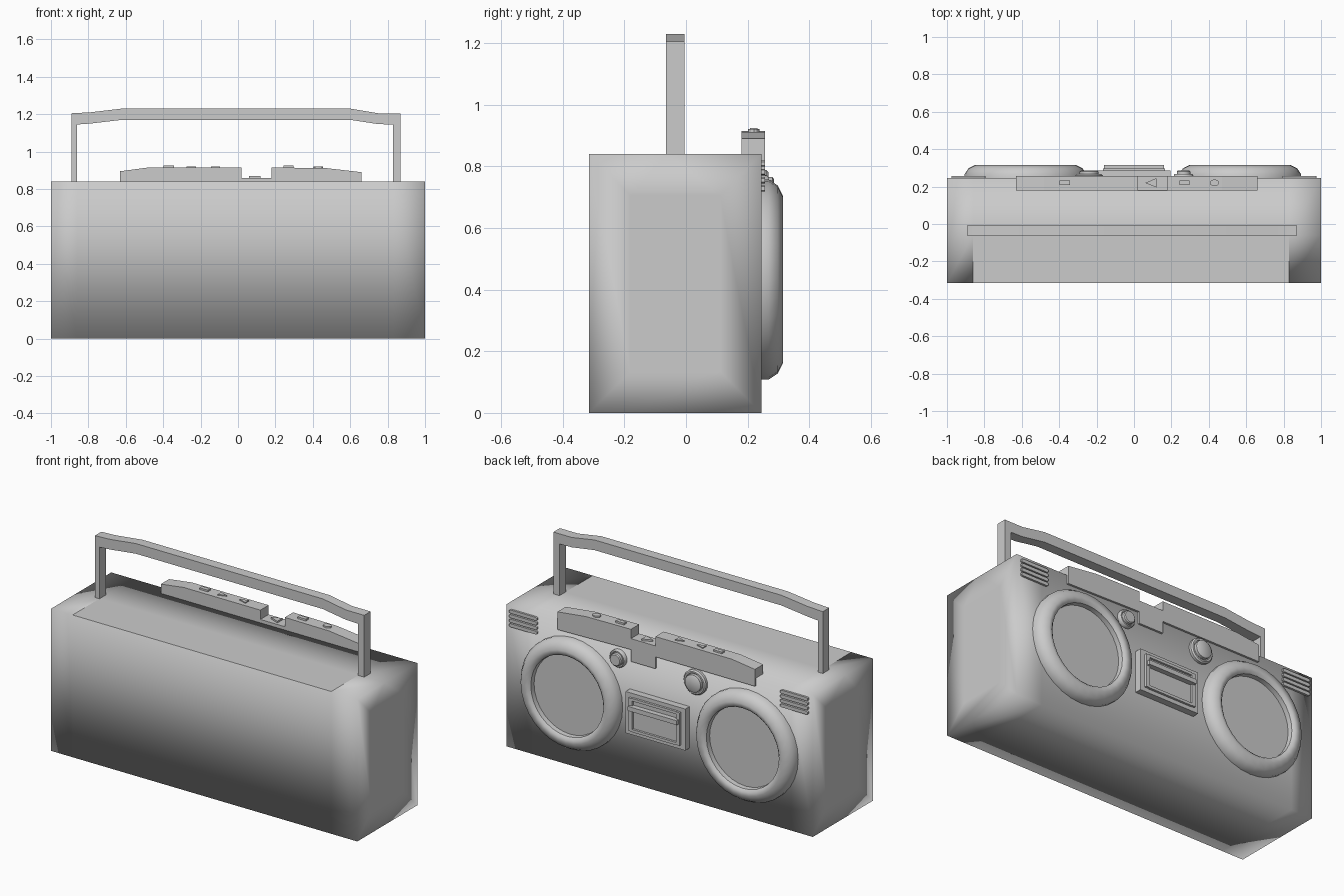
import bpy, bmesh
from math import sin, cos, pi, radians
from mathutils import Vector

if "Cube" in bpy.data.objects:
    bpy.data.objects.remove(bpy.data.objects["Cube"])

BACK = 0.245  # plane of the speaker face


def finish(name, bm, smooth=None):
    bmesh.ops.recalc_face_normals(bm, faces=bm.faces[:])
    me = bpy.data.meshes.new(name)
    bm.to_mesh(me)
    bm.free()
    ob = bpy.data.objects.new(name, me)
    bpy.context.collection.objects.link(ob)
    if smooth:
        bpy.ops.object.select_all(action='DESELECT')
        ob.select_set(True)
        bpy.context.view_layer.objects.active = ob
        bpy.ops.object.shade_smooth_by_angle(angle=radians(smooth))
    return ob


def prism(name, pts, axis, a, b, smooth=None):
    """Extrude an outline (xz along y, or xy along z) from a to b."""
    bm = bmesh.new()
    place = (lambda p, h: (p[0], h, p[1])) if axis == 'y' else (lambda p, h: (p[0], p[1], h))
    lo = [bm.verts.new(place(p, a)) for p in pts]
    hi = [bm.verts.new(place(p, b)) for p in pts]
    bm.faces.new(lo)
    bm.faces.new(hi)
    n = len(pts)
    for i in range(n):
        j = (i + 1) % n
        bm.faces.new((lo[i], lo[j], hi[j], hi[i]))
    return finish(name, bm, smooth)


def box(name, x0, x1, y0, y1, z0, z1):
    return prism(name, [(x0, z0), (x1, z0), (x1, z1), (x0, z1)], 'y', y0, y1)


def lathe(name, x, z, profile, n=32, smooth=35):
    """Spin (radius, y) points around an axis along y; both ends are capped."""
    bm = bmesh.new()
    rings = [[bm.verts.new((x + r * cos(2 * pi * i / n), y, z + r * sin(2 * pi * i / n)))
              for i in range(n)] for r, y in profile]
    for p, q in zip(rings, rings[1:]):
        for i in range(n):
            j = (i + 1) % n
            bm.faces.new((p[i], p[j], q[j], q[i]))
    bm.faces.new(rings[0])
    bm.faces.new(rings[-1])
    return finish(name, bm, smooth)


# Body: smooth-shaded box with inset sides and a flat top panel
bm = bmesh.new()
bmesh.ops.create_cube(bm, size=1)
for v in bm.verts:
    v.co = Vector((v.co.x * 2, v.co.y * 0.56 - 0.035, v.co.z * 0.84 + 0.42))
sides = [f for f in bm.faces if abs(f.calc_center_median().x) > 0.9]
bmesh.ops.inset_individual(bm, faces=sides, thickness=0.19)
for x in (-0.86, 0.83):
    bmesh.ops.bisect_plane(bm, geom=bm.verts[:] + bm.edges[:] + bm.faces[:],
                           plane_co=(x, 0, 0), plane_no=(1, 0, 0))
top = [f for f in bm.faces if f.calc_center_median().z > 0.839]
geom = set(top) | {e for f in top for e in f.edges} | {v for f in top for v in f.verts}
bmesh.ops.bisect_plane(bm, geom=list(geom), plane_co=(0, -0.06, 0), plane_no=(0, 1, 0))
for f in bm.faces:
    f.smooth = True
for f in bm.faces:
    c = f.calc_center_median()
    if c.z > 0.839 and c.y < -0.06 and abs(c.x) < 0.5:
        for e in f.edges:
            e.smooth = False
finish("body", bm)

# Carrying handle with its two posts
prism("handle", [(-0.89, 0.83), (-0.89, 1.205), (-0.79, 1.21), (-0.62, 1.23), (0.6, 1.23),
                 (0.75, 1.205), (0.87, 1.205), (0.87, 0.83), (0.83, 0.83), (0.83, 1.145),
                 (0.75, 1.147), (0.6, 1.17), (-0.62, 1.17), (-0.79, 1.15),
                 (-0.86, 1.145), (-0.86, 0.83)], 'y', -0.065, -0.005, 30)

# Control strip wrapping over the top rear edge, with its dropped middle
prism("control_strip", [(-0.63, 0.795), (-0.63, 0.895), (-0.48, 0.915), (0.02, 0.915),
                        (0.02, 0.86), (0.18, 0.86), (0.18, 0.915), (0.47, 0.912),
                        (0.66, 0.89), (0.66, 0.785), (0.18, 0.795), (0.18, 0.725),
                        (0.02, 0.725), (0.02, 0.795)], 'y', 0.18, 0.257)

# Top buttons
Y = 0.22


def arrow(x, d, h=0.025):
    return [(x - d, Y), (x + d, Y - h), (x + d, Y + h)]


prism("record_button", [(0.43 + 0.025 * cos(i * pi / 6), Y + 0.018 * sin(i * pi / 6))
                        for i in range(12)], 'z', 0.90, 0.921)
for name, x in (("stop_button", 0.27), ("pause_button", -0.37)):
    box(name, x - 0.027, x + 0.027, Y - 0.012, Y + 0.012, 0.90, 0.925)
prism("play_button", arrow(0.09, 0.03), 'z', 0.855, 0.87)
for i, (x, d) in enumerate(((-0.12, 0.025), (-0.25, -0.025))):
    prism(f"skip_button_{i + 1}", arrow(x, d, 0.017), 'z', 0.90, 0.921)

# Speakers: rounded ring around a recessed cone disc
for side, x in (("left", -0.58), ("right", 0.567)):
    lathe(f"speaker_{side}", x, 0.433,
          [(0.325, BACK - 0.01), (0.325, 0.268), (0.305, 0.298), (0.27, 0.315),
           (0.25, 0.312), (0.237, 0.30), (0.235, 0.272)])

# Tuning and volume knobs
for name, x, z, r in (("volume_knob", 0.265, 0.72, 0.052), ("tuning_knob", -0.24, 0.715, 0.073)):
    lathe(name, x, z, [(r, BACK - 0.01), (r, 0.26), (r * 0.9, 0.268), (r * 0.78, 0.268),
                       (r * 0.75, 0.262), (r * 0.7, 0.262), (r * 0.7, 0.28), (r * 0.6, 0.285)], 24)

# Cassette deck: base, raised door frame with a recess, and bar
box("deck_base", -0.195, 0.195, BACK - 0.01, 0.285, 0.31, 0.555)
for x in (-0.155, 0.155):
    box("deck_door_side", x - 0.012, x + 0.012, 0.28, 0.298, 0.335, 0.53)
for z in (0.341, 0.524):
    box("deck_door_rail", -0.143, 0.143, 0.28, 0.298, z - 0.008, z + 0.008)
box("deck_door_bar", -0.16, 0.16, 0.28, 0.315, 0.462, 0.488)

# Corner vents: four slats each side
for side in (-1, 1):
    for i in range(4):
        z = 0.728 + i * 0.027
        x = 0.885 * side
        prism("vent_slat", [(x - 0.09, z - 0.006), (x - 0.082, z - 0.01), (x + 0.082, z - 0.01),
                            (x + 0.09, z - 0.006), (x + 0.09, z + 0.006), (x + 0.082, z + 0.01),
                            (x - 0.082, z + 0.01), (x - 0.09, z + 0.006)],
              'y', BACK - 0.01, 0.257)
